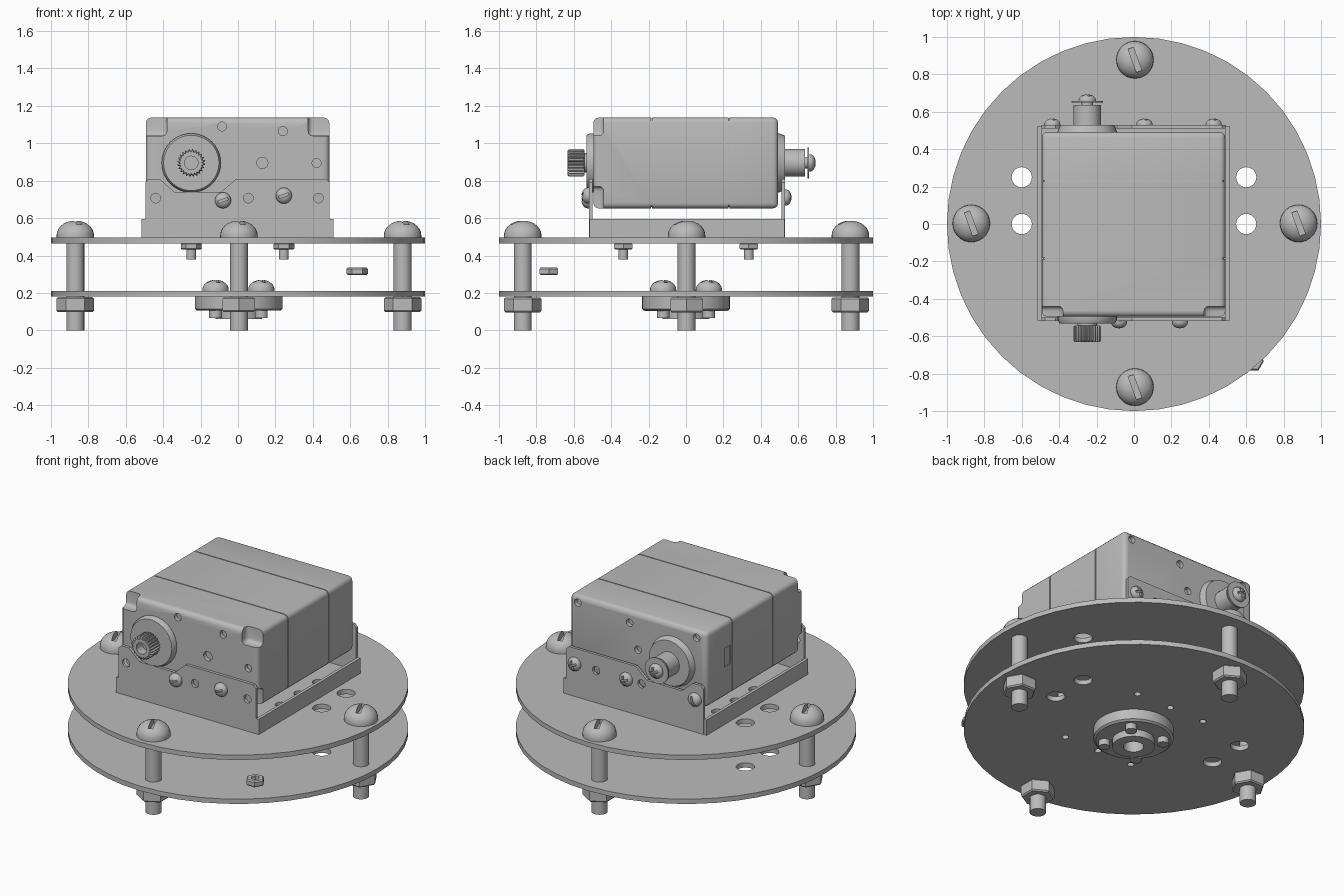
import bpy, bmesh, math
from mathutils import Vector, Matrix

cube = bpy.data.objects.get("Cube")
if cube:
    bpy.data.objects.remove(cube, do_unlink=True)

# Single plain grey for everything
GREY = (0.5, 0.5, 0.5, 1)
grey = bpy.data.materials.new("plain_grey")
grey.use_nodes = True
grey.diffuse_color = GREY
grey.node_tree.nodes["Principled BSDF"].inputs["Base Color"].default_value = GREY

UP, DOWN, FRONT, BACK = (0, 0, 1), (0, 0, -1), (0, -1, 0), (0, 1, 0)


def finish(name, bm, smooth=True):
    bmesh.ops.recalc_face_normals(bm, faces=bm.faces)
    mesh = bpy.data.meshes.new(name)
    bm.to_mesh(mesh)
    bm.free()
    mesh.materials.append(grey)
    obj = bpy.data.objects.new(name, mesh)
    bpy.context.collection.objects.link(obj)
    if smooth:
        shade(obj)
    return obj


def shade(obj):
    bpy.ops.object.select_all(action='DESELECT')
    obj.select_set(True)
    bpy.context.view_layer.objects.active = obj
    bpy.ops.object.shade_smooth_by_angle(angle=math.radians(32))


def lathe(name, profile, loc=(0, 0, 0), axis=UP, sides=32, phase=0, closed=False, teeth=0):
    """Revolve (radius, height) points around an axis; teeth notch the wide rings."""
    bm = bmesh.new()
    rings = []
    for r, h in profile:
        if r == 0:
            rings.append([bm.verts.new((0, 0, h))] * sides)
            continue
        ring = []
        for i in range(sides):
            a = phase + math.tau * i / sides
            q = r * 0.87 if teeth and r > 0.06 and i % 4 < 2 else r
            ring.append(bm.verts.new((q * math.cos(a), q * math.sin(a), h)))
        rings.append(ring)
    pairs = list(zip(rings, rings[1:])) + ([(rings[-1], rings[0])] if closed else [])
    for low, high in pairs:
        for i in range(sides):
            j = (i + 1) % sides
            corners = list(dict.fromkeys((low[i], low[j], high[j], high[i])))
            if len(corners) > 2:
                bm.faces.new(corners)
    turn = Vector(axis).to_track_quat('Z', 'Y').to_matrix().to_4x4()
    bm.transform(Matrix.Translation(loc) @ turn)
    return finish(name, bm)


def rod(name, r, length, loc, axis=UP, sides=24):
    return lathe(name, [(0, 0), (r, 0), (r, length), (0, length)], loc, axis, sides)


def box(name, low, high, bevel=0, turn=None):
    bm = bmesh.new()
    bmesh.ops.create_cube(bm, size=1)
    low, high = Vector(low), Vector(high)
    for v in bm.verts:
        v.co = (low + high) / 2 + v.co * (high - low)
    if bevel:
        bmesh.ops.bevel(bm, geom=bm.edges[:], offset=bevel, segments=3, profile=0.5, affect='EDGES')
    if turn:
        bm.transform(turn)
    return finish(name, bm)


def cut(obj, cutters):
    for c in cutters:
        mod = obj.modifiers.new("cut", 'BOOLEAN')
        mod.operation, mod.solver, mod.object = 'DIFFERENCE', 'EXACT', c
        bpy.ops.object.select_all(action='DESELECT')
        obj.select_set(True)
        bpy.context.view_layer.objects.active = obj
        bpy.ops.object.modifier_apply(modifier=mod.name)
        bpy.data.objects.remove(c, do_unlink=True)
    shade(obj)
    return obj


def head(name, r, h, loc, axis=UP):
    """Domed screw head with a cross recess."""
    dome = [(r * math.cos(a), h * (0.15 + 0.85 * math.sin(a)))
            for a in (math.pi / 2 * i / 7 for i in range(7))]
    obj = lathe(name, [(0, 0), (r, 0)] + dome + [(0, h)], loc, axis, 28)
    base = Matrix.Translation(loc) @ Vector(axis).to_track_quat('Z', 'Y').to_matrix().to_4x4()
    arms = []
    for deg in (20, 110):
        m = base @ Matrix.Rotation(math.radians(deg), 4, 'Z')
        arms.append(box("arm", (-r * .66, -r * .15, h * .5), (r * .66, r * .15, h * 2), turn=m))
    return cut(obj, arms)


def nut(name, r, h, loc, phase=0):
    c = r * 0.08
    return lathe(name, [(0, 0), (r - c, 0), (r, c), (r, h - c), (r - c, h), (0, h)],
                 loc, UP, 6, phase)


# Round plates with aligned holes
big_holes = [(x, y) for x in (-.6, .6) for y in (0, .25)]
small_holes = [(x, y) for x in (-.25, 0, .25) for y in (-.33, .33)]
for name, z in (("lower_plate", .18), ("upper_plate", .465)):
    plate = rod(name, 1, .031, (0, 0, z), sides=48)
    holes = [rod("hole", .054, .2, (x, y, z - .1)) for x, y in big_holes]
    holes += [rod("hole", .02, .2, (x, y, z - .1), sides=16) for x, y in small_holes]
    cut(plate, holes)

# Four long corner bolts
for i in range(4):
    a = i * math.pi / 2
    x, y = .875 * math.cos(a) + .005, .875 * math.sin(a) + .003
    rod("bolt_shaft", .048, .5, (x, y, 0))
    head("bolt_head", .1, .092, (x, y, .495))
    nut("bolt_nut", .1, .08, (x, y, .097), a)

# Loose nut between the plates
ring = lathe("loose_nut", [(.026, 0), (.05, 0), (.057, .007), (.057, .033), (.05, .04), (.026, .04)],
             (.637, -.733, .295), UP, 6, 0, closed=True)

# Hub under the lower plate, with its screws
lathe("hub", [(.06, .06), (.125, .06), (.125, .105), (.222, .105), (.235, .115),
              (.235, .18), (.06, .18)], (.004, 0, 0), UP, 40, closed=True)
for x in (-.12, .125):
    for y in (-.122, .122):
        head("hub_screw_head", .07, .06, (x, y, .21))
        rod("hub_screw_end", .034, .15, (x, y, .067))

# Bracket: floor, side lips, shaped end walls
floor = box("bracket_floor", (-.515, -.515, .496), (.51, .525, .515))
cut(floor, [rod("hole", .035, .1, (x, y, .45)) for x in (-.4, .4) for y in (-.13, .06, .25)])
for x in (-.515, .49):
    box("bracket_lip", (x, -.515, .51), (x + .02, .525, .595))

wall_outline = [(-.495, .5), (.49, .5), (.49, .79), (.47, .81), (-.01, .81), (-.09, .74),
                (-.34, .74), (-.42, .81), (-.475, .81), (-.495, .79)]


def wall(name, y, hole_xs):
    bm = bmesh.new()
    face = bm.faces.new([bm.verts.new((x, y, z)) for x, z in wall_outline])
    out = bmesh.ops.extrude_face_region(bm, geom=[face])
    bmesh.ops.translate(bm, vec=(0, .018, 0),
                        verts=[v for v in out["geom"] if isinstance(v, bmesh.types.BMVert)])
    obj = finish(name, bm)
    return cut(obj, [rod("hole", .026, .1, (x, y - .05, .707), BACK, 16) for x in hole_xs])


wall("bracket_front_wall", -.518, (-.44, .055, .43))
wall("bracket_back_wall", .51, (-.05, .275))
for x, z in ((-.08, .695), (.245, .72)):
    head("front_wall_screw", .043, .04, (x, -.518, z), FRONT)
for x in (-.437, .056, .426):
    head("back_wall_screw", .043, .036, (x, .528, .71), BACK)

# Screws holding the bracket to the upper plate
for x in (-.25, .245):
    for y in (-.335, .335):
        head("bracket_screw_head", .05, .035, (x, y, .515))
        rod("bracket_screw_shaft", .026, .14, (x, y, .38), sides=16)
        nut("bracket_screw_nut", .056, .032, (x, y, .433))

# Motor case in three sections
X0, X1, Z0, Z1 = -.493, .488, .652, 1.137
front_case = box("case_front", (X0, -.495, Z0), (X1, -.1, Z1), .028)
notches = [box("notch", (x, -.6, z), (x + .2, -.44, z + .2), .025)
           for x in (-.58, .375) for z in (.57, 1.04)]
holes = [rod("hole", r, .1, (x, -.47, z), FRONT, 20) for x, z, r in
         ((-.085, 1.09, .024), (.24, 1.065, .024), (.42, .895, .024), (.13, .895, .03))]
cut(front_case, notches + holes + [box("trim", (-1, -.188, 0), (1, 0, 2))])
core = .006
box("case_core", (X0 + core, -.3, Z0 + core), (X1 - core, .35, Z1 - core), .026)
middle = box("case_middle", (X0, -.3, Z0), (X1, .4, Z1), .028)
cut(middle, [box("trim", (-1, -.5, 0), (1, -.182, 2)), box("trim", (-1, .227, 0), (1, 1, 2))])
back_case = box("case_back", (X0, .1, Z0), (X1, .492, Z1), .028)
holes = [rod("hole", .024, .1, (x, .465, z), BACK, 20)
         for x, z in ((.43, 1.09), (.06, 1.06), (-.42, 1.09), (0, .9))]
slot = box("slot", (X0 - .1, .25, .85), (X0 + .02, .31, .97))
cut(back_case, [box("trim", (-1, 0, 0), (1, .233, 2)), slot] + holes)

# Output shaft at the front: boss, neck and splined tip
SX, SZ = -.25, .895
lathe("front_boss", [(0, 0), (.158, 0), (.158, .025), (.148, .045), (0, .045)],
      (SX, -.487, SZ), FRONT, 40)
rod("front_neck", .052, .03, (SX, -.525, SZ), FRONT)
lathe("splined_shaft", [(0, 0), (.066, 0), (.074, .006), (.074, .082), (.066, .09), (.036, .09),
                        (.036, .03), (0, .03)], (SX, -.542, SZ), FRONT, 96, teeth=24)

# Idler shaft at the back: boss, stub, washer and screw
lathe("back_boss", [(0, 0), (.16, 0), (.145, .04), (0, .04)], (SX, .49, SZ), BACK, 40)
rod("back_shaft", .074, .108, (SX, .527, SZ), BACK, 32)
rod("back_screw_shaft", .03, .04, (SX, .63, SZ), BACK)
rod("back_washer", .083, .008, (SX, .65, SZ), BACK, 32)
head("back_screw_head", .046, .035, (SX, .658, SZ), BACK)
